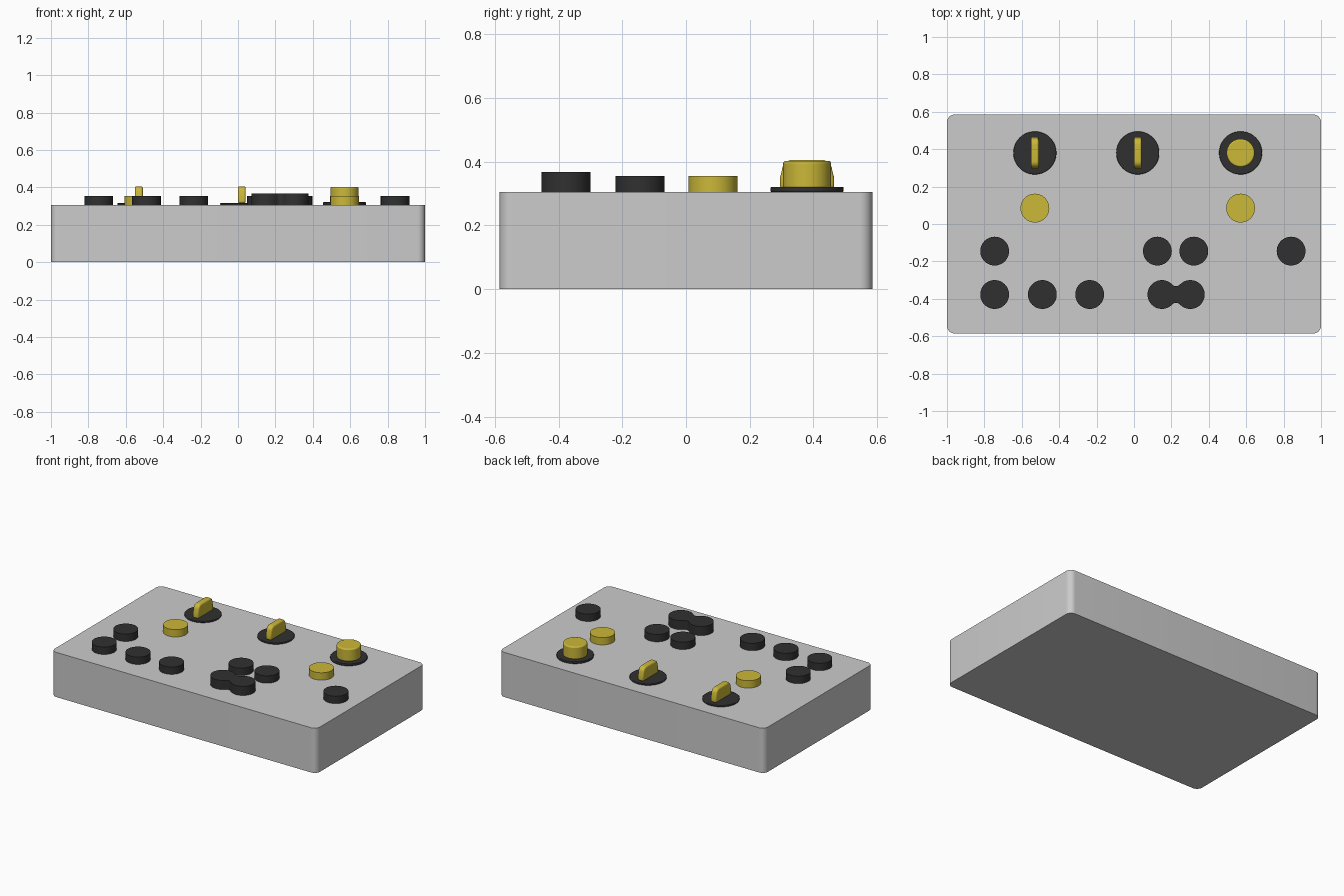
import bpy, bmesh, math

if "Cube" in bpy.data.objects:
    bpy.data.objects.remove(bpy.data.objects["Cube"])

TOP = 0.305   # height of the box lid
R = 0.077     # button radius


def material(name, color):
    m = bpy.data.materials.new(name)
    m.diffuse_color = color
    m.use_nodes = True
    m.node_tree.nodes["Principled BSDF"].inputs["Base Color"].default_value = m.diffuse_color
    return m


BLACK = material("black_plastic", (0.03, 0.03, 0.03, 1))
YELLOW = material("yellow_plastic", (0.6, 0.48, 0.04, 1))


def arc(cx, cy, r, a0, a1, n):
    return [(cx + r * math.cos(math.radians(a0 + (a1 - a0) * i / n)),
             cy + r * math.sin(math.radians(a0 + (a1 - a0) * i / n))) for i in range(n + 1)]


def prism(name, outline, loc, depth, mat=None, bevel=0, upright=False):
    """Extrude an outline along z, or along x when upright (outline is then y, z)."""
    bm = bmesh.new()
    put = (lambda a, b: (-depth / 2, a, b)) if upright else (lambda a, b: (a, b, 0))
    face = bm.faces.new([bm.verts.new(put(*p)) for p in outline])
    ext = bmesh.ops.extrude_face_region(bm, geom=[face])
    moved = [v for v in ext["geom"] if isinstance(v, bmesh.types.BMVert)]
    bmesh.ops.translate(bm, verts=moved, vec=(depth, 0, 0) if upright else (0, 0, depth))
    bmesh.ops.recalc_face_normals(bm, faces=bm.faces)
    mesh = bpy.data.meshes.new(name)
    bm.to_mesh(mesh)
    bm.free()
    ob = bpy.data.objects.new(name, mesh)
    ob.location = loc
    bpy.context.collection.objects.link(ob)
    if mat:
        mesh.materials.append(mat)
    if bevel:
        mod = ob.modifiers.new("rounding", 'BEVEL')
        mod.width, mod.segments = bevel, 3
        mod.limit_method, mod.angle_limit = 'ANGLE', math.radians(50)
    bpy.ops.object.select_all(action='DESELECT')
    bpy.context.view_layer.objects.active = ob
    ob.select_set(True)
    bpy.ops.object.shade_smooth_by_angle(angle=math.radians(35))
    return ob


def circle(r, n=48):
    return arc(0, 0, r, 0, 360, n)[:-1]


# Box with rounded vertical corners
hx, hy, rc = 1.0, 0.585, 0.04
box = []
for sx, sy, a in ((1, 1, 0), (-1, 1, 90), (-1, -1, 180), (1, -1, 270)):
    box += arc(sx * (hx - rc), sy * (hy - rc), rc, a, a + 90, 8)
prism("box_body", box, (0, 0, 0), TOP)

# Dials: thin black disc under each control
fin = [(-0.085, 0), (0.085, 0), (0.085, 0.035)]
fin += arc(0.045, 0.057, 0.034, 0, 90, 6) + arc(-0.045, 0.057, 0.034, 90, 180, 6)
fin += [(-0.085, 0.035)]
for x, h in ((-0.53, 0.012), (0.02, 0.012), (0.57, 0.016)):
    prism("dial_disc", circle(0.115), (x, 0.38, TOP), h, BLACK, 0.004)
for x in (-0.53, 0.02):
    prism("dial_fin", fin, (x, 0.38, TOP + 0.01), 0.042, YELLOW, 0.01, True)
prism("round_knob", circle(0.075), (0.57, 0.38, TOP + 0.01), 0.088, YELLOW, 0.008)

# Flat round buttons
for x in (-0.53, 0.57):
    prism("yellow_button", circle(R), (x, 0.085, TOP), 0.05, YELLOW)
for y, xs in ((-0.145, (-0.745, 0.125, 0.32, 0.84)), (-0.377, (-0.745, -0.49, -0.237))):
    for x in xs:
        prism("black_button", circle(R), (x, y, TOP), 0.05, BLACK)

# Double button: two discs joined by a filleted waist
c, rf = 0.076, 0.029
h = math.sqrt((R + rf) ** 2 - c * c)
t = math.degrees(math.atan2(h, c))
double = arc(c, 0, R, t - 180, 180 - t, 36)
double += arc(0, h, rf, -t, t - 180, 10)[1:-1]
double += arc(-c, 0, R, t, 360 - t, 36)
double += arc(0, -h, rf, 180 - t, t, 10)[1:-1]
prism("double_button", double, (0.225, -0.377, TOP), 0.062, BLACK)
